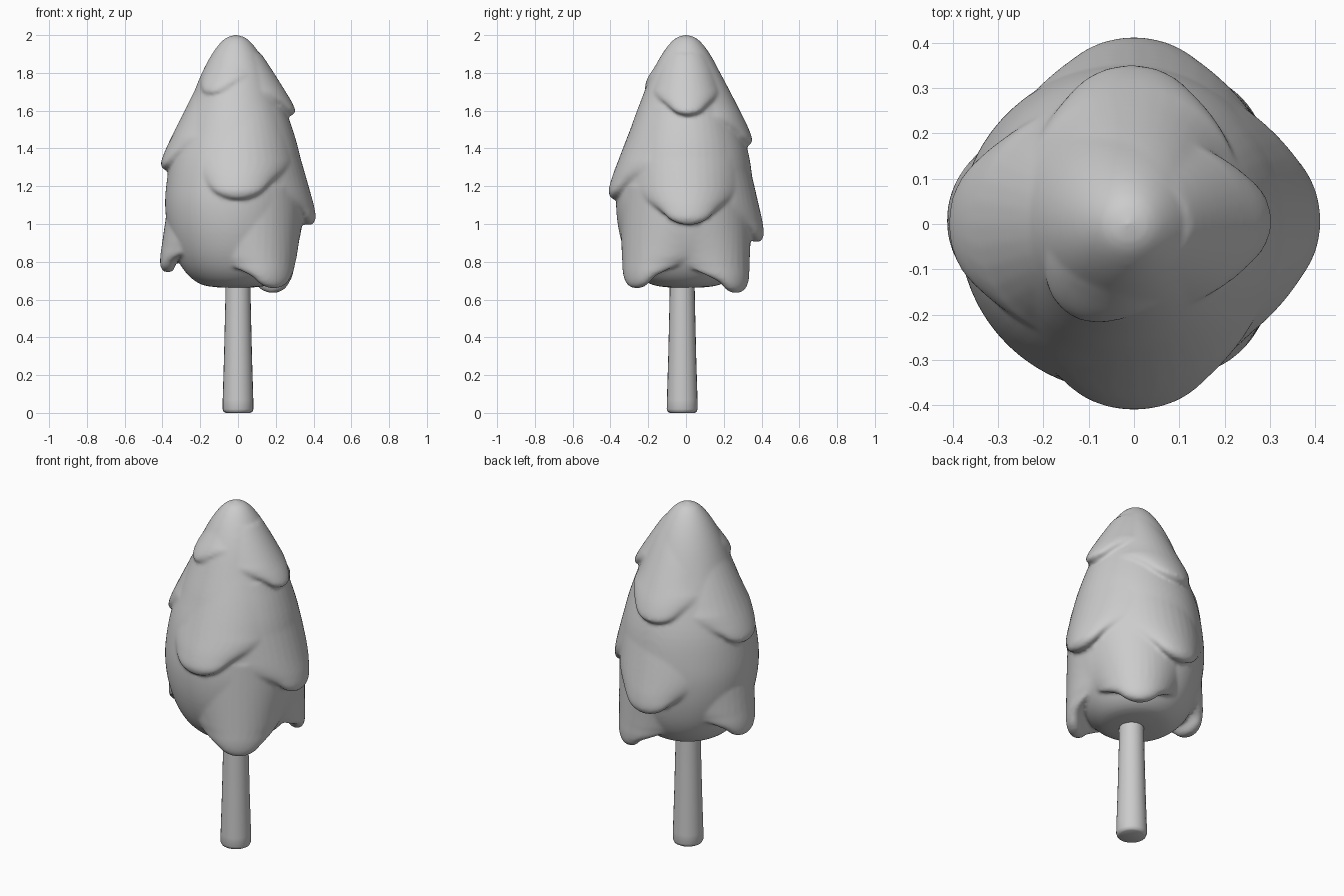
import bpy, bmesh, math
from mathutils import Vector

cube = bpy.data.objects.get("Cube")
if cube:
    bpy.data.objects.remove(cube, do_unlink=True)

# One plain grey for the whole tree
GREY = (0.6, 0.6, 0.6, 1)
grey = bpy.data.materials.new("plain grey")
grey.use_nodes = True
grey.diffuse_color = GREY
grey.node_tree.nodes["Principled BSDF"].inputs["Base Color"].default_value = GREY


def smooth_profile(points, steps=4):
    """Catmull-Rom curve through (radius, height) points."""
    p = [Vector(q) for q in points]
    p = [2 * p[0] - p[1]] + p + [2 * p[-1] - p[-2]]
    out = []
    for a, b, c, d in zip(p, p[1:], p[2:], p[3:]):
        for i in range(steps):
            t = i / steps
            out.append(b + (c - a) * t / 2 + (a - 2.5 * b + 2 * c - d / 2) * t**2
                       + (1.5 * (b - c) + (d - a) / 2) * t**3)
    return out + [p[-2]]


def add_loft(bm, rings):
    """Closed skin over equal rings of points."""
    rows = [[bm.verts.new(co) for co in ring] for ring in rings]
    n = len(rows[0])
    for lower, upper in zip(rows, rows[1:]):
        for i in range(n):
            j = (i + 1) % n
            bm.faces.new((lower[i], lower[j], upper[j], upper[i]))
    bm.faces.new(rows[0][::-1])
    bm.faces.new(rows[-1])


def polar(r, angle, z):
    return Vector((r * math.cos(angle), r * math.sin(angle), z))


def mix(a, b, t):
    return a + (b - a) * t


def lathe(bm, profile, sides):
    add_loft(bm, [[polar(max(r, 0.001), math.tau * i / sides, z) for i in range(sides)]
                  for r, z in profile])


def finish(bm, name):
    bmesh.ops.recalc_face_normals(bm, faces=bm.faces)
    mesh = bpy.data.meshes.new(name)
    bm.to_mesh(mesh)
    bm.free()
    mesh.materials.append(grey)
    for face in mesh.polygons:
        face.use_smooth = True
    obj = bpy.data.objects.new(name, mesh)
    bpy.context.collection.objects.link(obj)
    return obj


# Egg-shaped crown body
CROWN = smooth_profile([
    (0, 0.663), (0.1, 0.665), (0.19, 0.683), (0.26, 0.74), (0.31, 0.83),
    (0.343, 0.95), (0.358, 1.08), (0.355, 1.2), (0.336, 1.35), (0.295, 1.5),
    (0.24, 1.65), (0.18, 1.8), (0.12, 1.91), (0.06, 1.98), (0, 2.003)])


def crown_radius(z):
    for a, b in zip(CROWN, CROWN[1:]):
        if a.y <= z <= b.y:
            return mix(a.x, b.x, (z - a.y) / (b.y - a.y))
    return 0


def add_lobe(bm, degrees, top, tip, tip_radius, half_width):
    """Drooping lobe: a broad soft ridge above, a round overhanging lip at the tip."""
    angle, cap, rows, sides = math.radians(degrees), half_width * 0.85, 36, 48
    top_radius = crown_radius(top) - 0.003
    rings = []
    for k in range(rows):
        ease = math.sin(k / (rows - 1) * math.pi / 2)
        z = mix(top, tip, ease)
        q = min(1, max(0, 1 - (z - tip) / cap))
        taper = max(0.02, math.sqrt(1 - q * q))
        soft = min(1, max(0, (z - tip - cap * 0.4) / (cap * 1.2)))
        soft = soft * soft * (3 - 2 * soft)
        outer = mix(top_radius, tip_radius, min(1, ease * 1.06) ** 0.95)
        centre = max(crown_radius(z) - 0.01, outer - mix(0.05, 0.1, soft))
        thick = max(0.005, outer - centre) * taper ** 0.6
        inner = 0.045 * taper ** 0.6
        spread = min(1.1, half_width * mix(1, 2.2, soft) * taper / centre)
        power = mix(0.85, 3, soft)
        ring = []
        for i in range(sides):
            phi = math.tau * i / sides
            s = math.sin(phi)
            r = centre + (thick * s ** power if s > 0 else inner * s)
            ring.append(polar(r, angle + spread * math.cos(phi), z))
        rings.append(ring)
    add_loft(bm, rings)


# Lobes: direction, top height, tip height, tip radius, half width
LOBES = [
    (232, 1.92, 1.685, 0.264, 0.12),
    (2, 1.9, 1.575, 0.318, 0.112),
    (92, 1.87, 1.415, 0.366, 0.17),
    (180, 1.85, 1.285, 0.422, 0.17),
    (270, 1.85, 1.13, 0.422, 0.19),
    (2, 1.62, 0.995, 0.422, 0.155),
    (90, 1.53, 0.905, 0.422, 0.16),
    (178, 1.3, 0.745, 0.42, 0.125),
    (306, 1.2, 0.66, 0.37, 0.13),
    (55, 1.2, 0.635, 0.37, 0.12),
]
bm = bmesh.new()
lathe(bm, CROWN, 64)
# The body leans slightly to one side and bulges low at its front right
for v in bm.verts:
    swell = math.sin(math.pi * min(1, max(0, (v.co.z - 0.68) / 0.8)))
    facing = max(0, math.cos(math.atan2(v.co.y, v.co.x) - math.radians(215)))
    v.co.xy *= 1 + 0.055 * swell * facing
    v.co.x -= 0.011
for lobe in LOBES:
    add_lobe(bm, *lobe)
crown = finish(bm, "crown")

# Fuse body and lobes into one soft skin
fuse = crown.modifiers.new("fuse", "REMESH")
fuse.mode = "VOXEL"
fuse.voxel_size = 0.01
fuse.use_smooth_shade = True
soften = crown.modifiers.new("soften", "SMOOTH")
soften.factor = 0.5
soften.iterations = 6

# Trunk, slightly flared with a rounded foot
bm = bmesh.new()
lathe(bm, [(0, 0), (0.066, 0), (0.076, 0.006), (0.082, 0.02), (0.081, 0.07),
           (0.074, 0.3), (0.067, 0.6), (0.064, 0.8), (0, 0.8)], 24)
trunk = finish(bm, "trunk")
trunk.location.y = -0.02
bpy.context.view_layer.objects.active = trunk
trunk.select_set(True)
bpy.ops.object.shade_smooth_by_angle(angle=math.radians(50))
